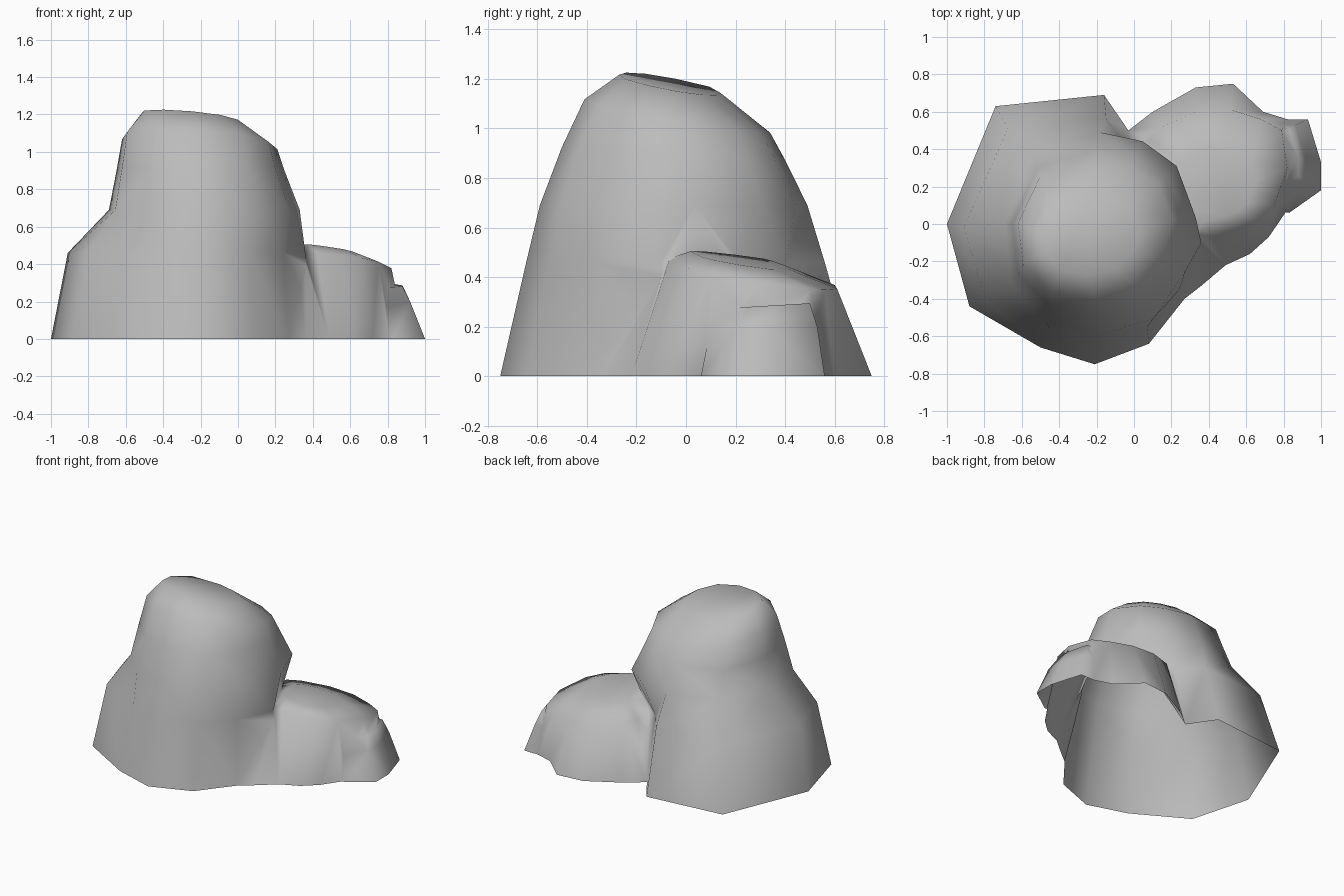
import bpy, bmesh

old = bpy.data.objects.get("Cube")
if old:
    bpy.data.objects.remove(old, do_unlink=True)

stone = bpy.data.materials.new("stone grey")
stone.use_nodes = True
GREY = (0.5, 0.5, 0.5, 1)
stone.diffuse_color = GREY
stone.node_tree.nodes["Principled BSDF"].inputs["Base Color"].default_value = GREY


def make_rock(name, levels):
    """Loft levels of (outline, z, x low, x high, y low, y high, x slope, y slope)."""
    bm = bmesh.new()
    rings = []
    for outline, z, xa, xb, ya, yb, sx, sy in levels:
        xs, ys = zip(*outline)
        x0, y0 = min(xs), min(ys)
        width, depth = max(xs) - x0, max(ys) - y0
        ring = []
        for x, y in outline:
            px = xa + (x - x0) / width * (xb - xa)
            py = ya + (y - y0) / depth * (yb - ya)
            tilt = sx * (px - (xa + xb) / 2) + sy * (py - (ya + yb) / 2)
            ring.append(bm.verts.new((px, py, z + tilt)))
        rings.append(ring)
    count = len(rings[0])
    for low, high in zip(rings, rings[1:]):
        for i in range(count):
            j = (i + 1) % count
            bm.faces.new((low[i], low[j], high[j], high[i]))
    bm.faces.new(rings[0][::-1])
    bm.faces.new(rings[-1])
    bmesh.ops.triangulate(bm, faces=bm.faces[:])
    bmesh.ops.recalc_face_normals(bm, faces=bm.faces[:])
    mesh = bpy.data.meshes.new(name)
    bm.to_mesh(mesh)
    bm.free()
    mesh.materials.append(stone)
    obj = bpy.data.objects.new(name, mesh)
    bpy.context.collection.objects.link(obj)
    return obj


# Tall main boulder: wide foot with a shelf, and a squarer crown
foot = [(-1, 0), (-.88, -.44), (-.5, -.66), (-.21, -.75), (.08, -.64), (.27, -.4),
        (.4, -.1), (.24, .26), (-.03, .5), (-.16, .69), (-.74, .63)]
crown = [(-.65, 0), (-.62, -.27), (-.45, -.44), (-.2, -.5), (.05, -.43), (.2, -.22),
         (.25, .02), (.16, .25), (0, .36), (-.2, .4), (-.52, .3)]
boulder = make_rock("boulder", [
    (foot, 0, -1, .4, -.75, .69, 0, 0),
    (foot, .46, -.91, .36, -.645, .56, 0, 0),
    (crown, .69, -.69, .33, -.59, .49, 0, 0),
    (crown, .9, -.65, .25, -.5, .4, 0, -.06),
    (crown, 1.05, -.62, .21, -.41, .34, -.06, -.18),
    (crown, 1.18, -.52, .03, -.27, .14, -.09, -.18)])

# Low boulder beside it, sloping down to the back
low_foot = [(-.03, .5), (.1, .1), (.27, -.4), (.36, -.33), (.49, -.22), (.62, -.16),
            (.72, -.07), (.81, .06), (.9, .3), (.82, .56), (.69, .6), (.53, .75),
            (.33, .73), (.1, .6)]
low_crown = [(.08, .45), (.1, .25), (.2, .02), (.32, -.08), (.42, -.07), (.55, -.03),
             (.66, .01), (.75, .1), (.82, .3), (.79, .5), (.68, .56), (.52, .61),
             (.33, .6), (.15, .52)]
low_boulder = make_rock("low_boulder", [
    (low_foot, 0, -.03, .9, -.4, .75, 0, 0),
    (low_crown, .41, .08, .82, -.08, .61, -.07, -.15),
    (low_crown, .47, .25, .65, .02, .4, -.1, -.15)])

# Small ledge at the far +x end
ledge_foot = [(.6, .1), (.83, .06), (1, .18), (1, .33), (.93, .56), (.82, .56), (.6, .55)]
ledge = make_rock("ledge", [
    (ledge_foot, 0, .6, 1, .06, .56, 0, 0),
    (ledge_foot, .2, .6, .92, .1, .53, 0, 0),
    (ledge_foot, .285, .6, .88, .18, .5, 0, .06)])

# Merge the parts into one shell
for part in (low_boulder, ledge):
    union = boulder.modifiers.new("join " + part.name, 'BOOLEAN')
    union.operation = 'UNION'
    union.solver = 'EXACT'
    union.object = part
bpy.context.view_layer.update()
merged = bpy.data.meshes.new_from_object(
    boulder.evaluated_get(bpy.context.evaluated_depsgraph_get()))
boulder.modifiers.clear()
boulder.data = merged
for part in (low_boulder, ledge):
    bpy.data.objects.remove(part, do_unlink=True)

# Open the underside and smooth the surface
bm = bmesh.new()
bm.from_mesh(merged)
underside = [f for f in bm.faces if max(v.co.z for v in f.verts) < .001]
bmesh.ops.delete(bm, geom=underside, context='FACES')
bmesh.ops.remove_doubles(bm, verts=bm.verts[:], dist=.01)
for face in bm.faces:
    face.smooth = True
bm.to_mesh(merged)
bm.free()
boulder.name = "rock_outcrop"
